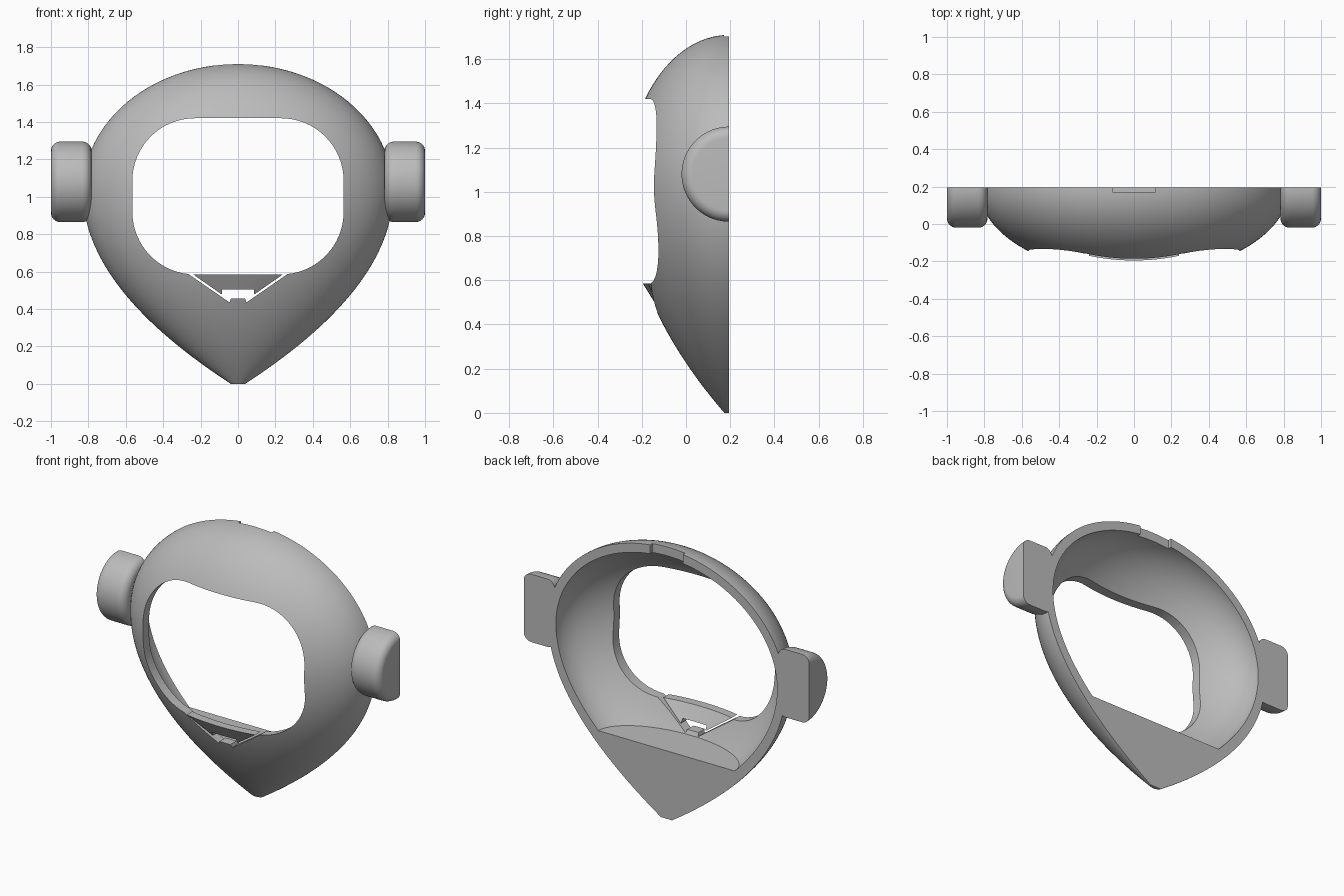
import bpy, bmesh, math
from mathutils import Matrix, Vector

if "Cube" in bpy.data.objects:
    bpy.data.objects.remove(bpy.data.objects["Cube"])

BACK = 0.195      # flat rear plane
MID = 1.03        # height of the widest point
WIDE = 0.83       # half width there
TOP = 1.71
DEPTH = 0.56      # depth / half width
FLOOR = 0.43      # top of the solid chin

grey = bpy.data.materials.new("plain_grey")
grey.use_nodes = True
grey.diffuse_color = (0.5, 0.5, 0.5, 1)
grey.node_tree.nodes["Principled BSDF"].inputs["Base Color"].default_value = (0.5, 0.5, 0.5, 1)


def finish(bm, name):
    bmesh.ops.remove_doubles(bm, verts=bm.verts, dist=1e-5)
    bmesh.ops.recalc_face_normals(bm, faces=bm.faces)
    mesh = bpy.data.meshes.new(name)
    bm.to_mesh(mesh)
    bm.free()
    mesh.materials.append(grey)
    obj = bpy.data.objects.new(name, mesh)
    bpy.context.collection.objects.link(obj)
    return obj


def loft(rings, name):
    """Closed solid through a list of closed rings."""
    bm = bmesh.new()
    rows = [[bm.verts.new(p) for p in ring] for ring in rings]
    n = len(rows[0])
    for a, b in zip(rows, rows[1:]):
        for i in range(n):
            j = (i + 1) % n
            bm.faces.new((a[i], a[j], b[j], b[i]))
    bm.faces.new(rows[0])
    if (Vector(rings[-1][0]) - Vector(rings[-1][n // 2])).length > 1e-4:
        bm.faces.new(rows[-1])
    return finish(bm, name)


def prism(outline, y0, y1, name):
    return loft([[(x, y, z) for x, z in outline] for y in (y0, y1)], name)


def cut(obj, cutter):
    mod = obj.modifiers.new("cut", 'BOOLEAN')
    mod.operation = 'DIFFERENCE'
    mod.solver = 'EXACT'
    mod.object = cutter
    bpy.context.view_layer.objects.active = obj
    bpy.ops.object.modifier_apply(modifier=mod.name)
    bpy.data.objects.remove(cutter)


def smooth(obj, angle=32):
    bpy.ops.object.select_all(action='DESELECT')
    obj.select_set(True)
    bpy.context.view_layer.objects.active = obj
    bpy.ops.object.shade_smooth_by_angle(angle=math.radians(angle))


def half_width(z):
    if z < MID:
        return WIDE * (1 - ((MID - z) / 1.055) ** 2)
    return WIDE * math.sqrt(max(0, 1 - ((z - MID) / (TOP - MID)) ** 2))


def half_ring(w, d, z, tail=0.0, n=64):
    """Half ellipse bulging to the front, optionally extended past the back."""
    ring = [(w * math.cos(math.pi * i / n), BACK - d * math.sin(math.pi * i / n), z)
            for i in range(n + 1)]
    if tail:
        ring = [(w, BACK + tail, z)] + ring + [(-w, BACK + tail, z)]
    return ring


# Outer mask body: parabolic chin below, elliptical crown above
heights = [MID * i / 28 for i in range(28)]
heights += [MID + (TOP - MID) * math.sin(math.pi / 2 * i / 28) for i in range(29)]
rings = [half_ring(half_width(z), DEPTH * half_width(z), z) for z in heights]
shell = loft(rings, "mask_shell")

# Hollow interior above the chin floor
SX, SY, SZ = 0.934, 0.88, 0.917
start = MID + (FLOOR - MID) / SZ
inner = [start] + [z for z in heights if z > start + 0.01]
cut(shell, loft([half_ring(SX * half_width(z), SY * DEPTH * half_width(z),
                           MID + (z - MID) * SZ, 0.1) for z in inner], "hollow"))

# Rounded face opening
R, HX, Z0, Z1 = 0.335, 0.565, 0.585, 1.42
outline = []
for k, (cx, cz) in enumerate([(HX - R, Z1 - R), (R - HX, Z1 - R),
                              (R - HX, Z0 + R), (HX - R, Z0 + R)]):
    for i in range(17):
        a = math.pi / 2 * (k + i / 16)
        outline.append((cx + R * math.cos(a), cz + R * math.sin(a)))
cut(shell, prism(outline, -0.5, 0.1, "opening"))

# V-shaped cut below the opening, with a small tab at its bottom
half_v = [(0.038, 0.455), (0.045, 0.435), (0.33, 0.632)]
v_cut = half_v + [(-x, z) for x, z in reversed(half_v)]
cut(shell, prism(v_cut, -0.5, 0.0, "v_cut"))

# Shallow notch in the rear rim at the crown
cut(shell, prism([(-0.115, 1.5), (0.115, 1.5), (0.115, 1.8), (-0.115, 1.8)],
                 0.172, 0.3, "notch"))
smooth(shell)

# Mouth plate held inside the V, leaving thin slits around it
plate_rings = []
for z, hw, depth in ((0.48, 0.09, 0.325), (0.585, 0.24, 0.39)):
    front, rear = [], []
    for i in range(17):
        x = hw * (i / 8 - 1)
        y = BACK - depth * math.sqrt(1 - (x / half_width(z)) ** 2)
        front.append((x, y, z))
        rear.append((x, y + 0.055, z))
    plate_rings.append(front + rear[::-1])
plate = loft(plate_rings, "mouth_plate")
cut(plate, prism([(-0.085, 0.4), (0.085, 0.4), (0.085, 0.505), (-0.085, 0.505)],
                 -0.5, 0.1, "plate_notch"))
smooth(plate)

# Rounded half-disc ear pods
for side, name in ((1, "left_ear_pod"), (-1, "right_ear_pod")):
    bm = bmesh.new()
    place = Matrix.Translation((side * 0.8915, BACK, 1.08)) @ Matrix.Rotation(math.pi / 2, 4, 'Y')
    bmesh.ops.create_cone(bm, cap_ends=True, segments=96, radius1=0.215, radius2=0.215,
                          depth=0.217, matrix=place)
    rims = [e for e in bm.edges if any(len(f.verts) > 4 for f in e.link_faces)]
    bmesh.ops.bevel(bm, geom=rims, offset=0.05, segments=8, profile=0.5, affect='EDGES')
    bmesh.ops.bisect_plane(bm, geom=bm.verts[:] + bm.edges[:] + bm.faces[:],
                           plane_co=(0, BACK, 0), plane_no=(0, 1, 0), clear_outer=True)
    bmesh.ops.holes_fill(bm, edges=[e for e in bm.edges if e.is_boundary])
    smooth(finish(bm, name))
